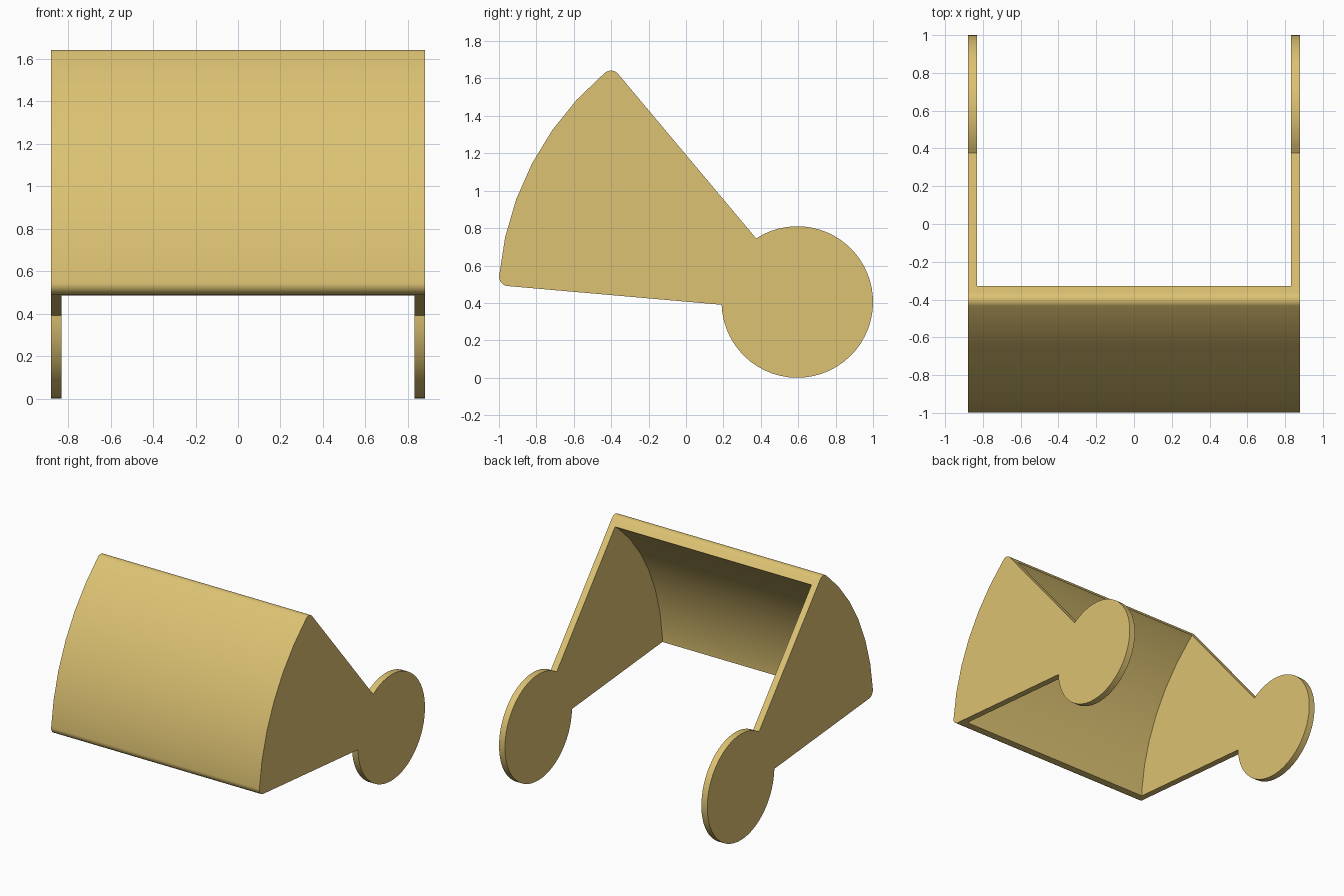
import bpy, bmesh
from math import radians, degrees, asin, sin, cos

if "Cube" in bpy.data.objects:
    bpy.data.objects.remove(bpy.data.objects["Cube"])

# Main dimensions: hub centre (y, z), radii and half widths
CY, CZ = 0.595, 0.405
HUB_R, OUTER_R, INNER_R, ROUND = 0.405, 1.6, 1.5, 0.05
HALF_W, HALF_GAP = 0.88, 0.83
LOW, HIGH, STEP = 5, 50, 7.5

tan = bpy.data.materials.new("warm_tan")
tan.use_nodes = True
colour = (0.72, 0.54, 0.17, 1)
tan.diffuse_color = colour
tan.node_tree.nodes["Principled BSDF"].inputs["Base Color"].default_value = colour


def arc(centre, radius, start, end, count):
    """Points on an arc; angles in degrees rise from the front (-y)."""
    angles = [radians(start + (end - start) * i / count) for i in range(count + 1)]
    return [(centre[0] - radius * cos(a), centre[1] + radius * sin(a)) for a in angles]


def extrude(name, outline, half):
    """Extrude a side outline along x, centred on the middle plane."""
    bm = bmesh.new()
    face = bm.faces.new([bm.verts.new((-half, y, z)) for y, z in outline])
    side = bmesh.ops.extrude_face_region(bm, geom=[face])["geom"]
    bmesh.ops.translate(bm, vec=(2 * half, 0, 0),
                        verts=[v for v in side if isinstance(v, bmesh.types.BMVert)])
    bmesh.ops.recalc_face_normals(bm, faces=bm.faces)
    mesh = bpy.data.meshes.new(name)
    bm.to_mesh(mesh)
    bm.free()
    mesh.materials.append(tan)
    obj = bpy.data.objects.new(name, mesh)
    bpy.context.collection.objects.link(obj)
    return obj


# Side outline: rounded sector joined to a round hub
hub = (CY, CZ)
low_corner = arc(hub, OUTER_R - ROUND, LOW, LOW, 1)[0]
high_corner = arc(hub, OUTER_R - ROUND, HIGH, HIGH, 1)[0]
neck = degrees(asin(ROUND / HUB_R))
outline = arc(low_corner, ROUND, LOW - 90, LOW, 8)
outline += arc(hub, OUTER_R, LOW, HIGH, 6)[1:-1]
outline += arc(high_corner, ROUND, HIGH, HIGH + 90, 8)
outline += arc(hub, HUB_R, HIGH + neck, 360 + LOW - neck, 48)
shield = extrude("curved_shield_with_side_arms", outline, HALF_W)

# Hollow between the arms, concentric with the hubs
hollow = extrude("hollow_cutter", arc(hub, INNER_R, LOW, LOW + 360, 48)[:-1], HALF_GAP)
hollow.hide_render = True
cut = shield.modifiers.new("hollow", "BOOLEAN")
cut.operation = "DIFFERENCE"
cut.solver = "EXACT"
cut.object = hollow

bpy.ops.object.select_all(action="DESELECT")
shield.select_set(True)
bpy.context.view_layer.objects.active = shield
bpy.ops.object.modifier_apply(modifier=cut.name)
bpy.data.objects.remove(hollow)
bpy.ops.object.shade_smooth_by_angle(angle=radians(30))
